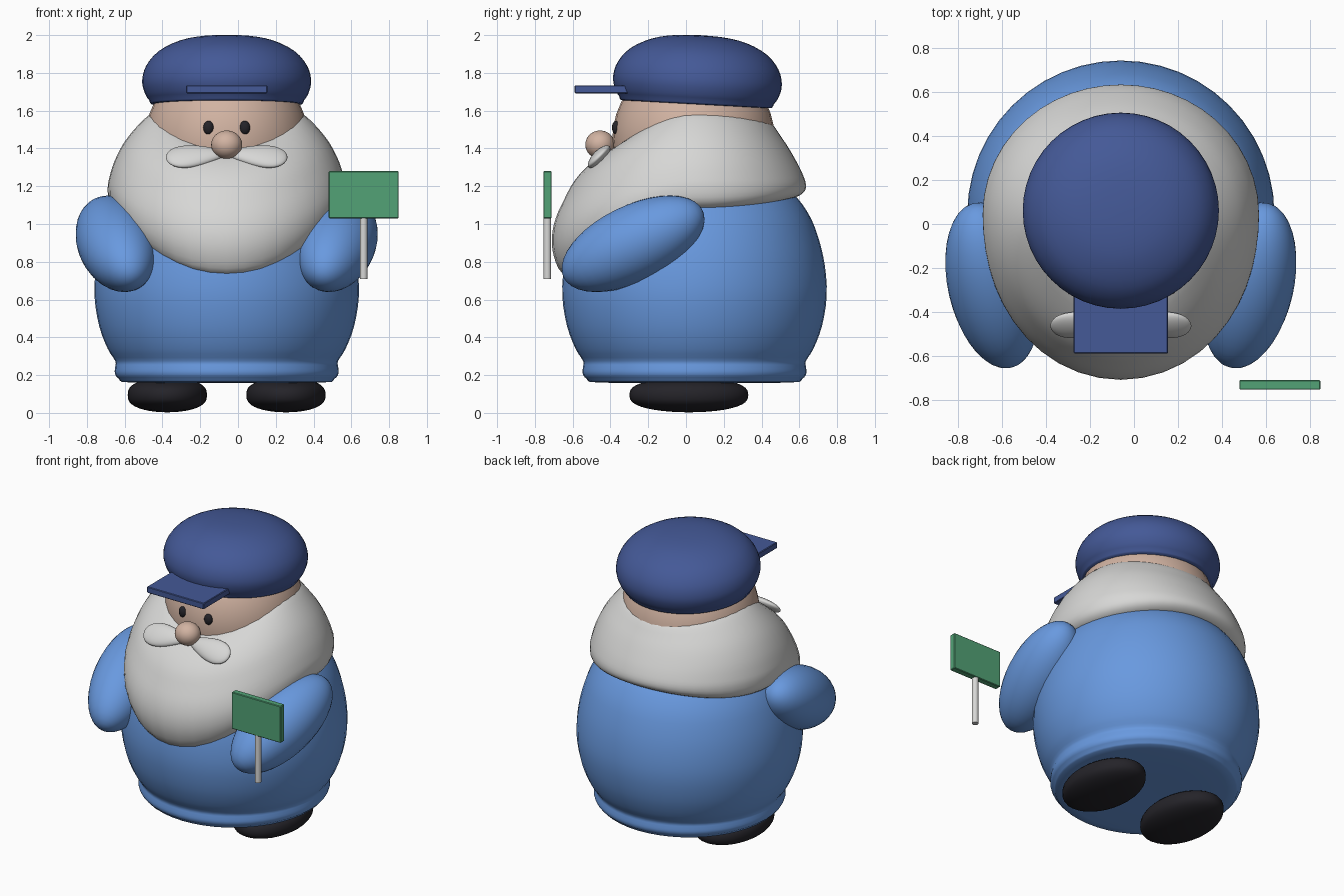
import bpy, bmesh, math
from mathutils import Vector, Matrix

default = bpy.data.objects.get("Cube")
if default:
    bpy.data.objects.remove(default, do_unlink=True)

MID = -0.06     # x of the figure's mirror plane
DEPTH = 0.045   # y of the torso axis


def material(name, rgb):
    m = bpy.data.materials.new(name)
    m.use_nodes = True
    m.diffuse_color = (*rgb, 1)
    bsdf = m.node_tree.nodes["Principled BSDF"]
    bsdf.inputs["Base Color"].default_value = (*rgb, 1)
    bsdf.inputs["Roughness"].default_value = 0.6
    return m


COAT = material("coat blue", (0.14, 0.32, 0.74))
NAVY = material("cap navy", (0.058, 0.1, 0.31))
SKIN = material("skin", (0.64, 0.45, 0.36))
WHITE = material("beard white", (0.68, 0.68, 0.67))
BLACK = material("boot black", (0.018, 0.017, 0.022))
GREEN = material("sign green", (0.085, 0.36, 0.18))


def finish(name, bm, mat, matrix=Matrix(), angle=50):
    """Turn a bmesh into a shaded, named object."""
    bmesh.ops.remove_doubles(bm, verts=bm.verts, dist=0.0005)
    bm.transform(matrix)
    bmesh.ops.recalc_face_normals(bm, faces=bm.faces)
    mesh = bpy.data.meshes.new(name)
    bm.to_mesh(mesh)
    bm.free()
    mesh.materials.append(mat)
    ob = bpy.data.objects.new(name, mesh)
    bpy.context.collection.objects.link(ob)
    bpy.ops.object.select_all(action='DESELECT')
    ob.select_set(True)
    bpy.context.view_layer.objects.active = ob
    bpy.ops.object.shade_smooth_by_angle(angle=math.radians(angle))
    return ob


def smooth_profile(points, steps=3):
    """Catmull-Rom curve through (radius, height) points."""
    p = [Vector(q) for q in points]
    p = [p[0]] + p + [p[-1]]
    out = []
    for a, b, c, d in zip(p, p[1:], p[2:], p[3:]):
        for i in range(steps):
            t = i / steps
            out.append(0.5 * (2 * b + (c - a) * t + (2 * a - 5 * b + 4 * c - d) * t ** 2
                              + (3 * b - a - 3 * c + d) * t ** 3))
    return out + [p[-1]]


def loft(name, mat, matrix, front, side=None, back=None, segments=48):
    """Sweep a profile around z, blending front, side and back versions."""
    front, side, back = (smooth_profile(p or front) for p in (front, side, back))
    bm = bmesh.new()
    columns = []
    for s in range(segments):
        a = 2 * math.pi * s / segments
        c = -math.cos(a)
        end = front if c > 0 else back
        ring = [q.lerp(e, c * c) for q, e in zip(side, end)]
        columns.append([bm.verts.new((max(q.x, 0) * math.sin(a), -max(q.x, 0) * c, q.y))
                        for q in ring])
    for s, col in enumerate(columns):
        nxt = columns[(s + 1) % segments]
        for i in range(len(col) - 1):
            bm.faces.new((col[i], col[i + 1], nxt[i + 1], nxt[i]))
    return finish(name, bm, mat, matrix)


def ball(name, mat, matrix, radii, shape=None):
    """Ellipsoid, with an optional reshaping rule for its unit vertices."""
    bm = bmesh.new()
    bmesh.ops.create_uvsphere(bm, u_segments=32, v_segments=20, radius=1)
    for v in bm.verts:
        if shape:
            v.co = shape(v.co)
    bmesh.ops.scale(bm, vec=radii, verts=bm.verts)
    return finish(name, bm, mat, matrix)


def box(name, mat, low, high):
    bm = bmesh.new()
    bmesh.ops.create_cube(bm, size=1)
    low, high = Vector(low), Vector(high)
    bmesh.ops.scale(bm, vec=high - low, verts=bm.verts)
    bmesh.ops.bevel(bm, geom=bm.edges[:], offset=0.004, segments=1, affect='EDGES')
    return finish(name, bm, mat, Matrix.Translation((low + high) / 2), 30)


axis = Matrix.Translation((MID, DEPTH, 0))

# Round coat with a rolled hem
loft("coat", COAT, axis, [
    (0, 0.16), (0.5, 0.16), (0.57, 0.18), (0.592, 0.21), (0.59, 0.245), (0.59, 0.275),
    (0.63, 0.34), (0.675, 0.46), (0.7, 0.62), (0.69, 0.78), (0.655, 0.93),
    (0.6, 1.06), (0.5, 1.18), (0.3, 1.3), (0, 1.34)])

# Head and full wraparound beard
ball("head", SKIN, Matrix.Translation((MID, 0.04, 1.45)), (0.43, 0.43, 0.43))
loft("beard", WHITE, axis,
     front=[(0.37, 1.4), (0.44, 1.39), (0.55, 1.32), (0.635, 1.23), (0.69, 1.13),
            (0.735, 1.03), (0.755, 0.93), (0.745, 0.83), (0.70, 0.74), (0.6, 0.72)],
     side=[(0.37, 1.6), (0.42, 1.57), (0.49, 1.5), (0.55, 1.42), (0.595, 1.33),
           (0.62, 1.25), (0.63, 1.19), (0.62, 1.12), (0.57, 1.08), (0.48, 1.07)],
     back=[(0.36, 1.55), (0.41, 1.53), (0.46, 1.46), (0.5, 1.4), (0.54, 1.33),
           (0.57, 1.27), (0.59, 1.21), (0.58, 1.17), (0.53, 1.14), (0.44, 1.13)])

# Puffy cap, tipped slightly back, and its flat peak
tilt = Matrix.Translation((MID, 0.063, 1.8)) @ Matrix.Rotation(math.radians(-3), 4, 'X')
loft("cap", NAVY, tilt, [
    (0, -0.17), (0.36, -0.17), (0.41, -0.145), (0.438, -0.095), (0.447, -0.035),
    (0.425, 0.04), (0.36, 0.115), (0.25, 0.17), (0.13, 0.194), (0, 0.2)])
box("cap_peak", NAVY, (MID - 0.215, -0.59, 1.692), (MID + 0.215, -0.27, 1.734))

# Nose
ball("nose", SKIN, Matrix.Translation((MID, -0.455, 1.42)), (0.082, 0.078, 0.075))


def lobe(co):
    """Whisker lobe that narrows toward the nose."""
    return Vector((co.x, co.y, co.z * (0.74 + 0.3 * co.x)))


def boot_shape(co):
    """Squarish cross-section with flattened top and sole."""
    return Vector((co.x, co.y, math.copysign(abs(co.z) ** 0.75, co.z)))


# Paired parts, mirrored about the figure's centre
for label, side in (("right", -1), ("left", 1)):
    mirror = Matrix.Translation((MID, 0, 0)) @ Matrix.Diagonal((side, 1, 1, 1))

    ball(label + "_eye", BLACK, mirror @ Matrix.Translation((0.096, -0.37, 1.51)),
         (0.028, 0.022, 0.036))

    whisker = (Matrix.Translation((0.165, -0.457, 1.36)) @ Matrix.Rotation(math.radians(-45), 4, 'X')
               @ Matrix.Rotation(math.radians(6), 4, 'Y'))
    ball(label + "_moustache", WHITE, mirror @ whisker, (0.157, 0.033, 0.098), lobe)

    along = Vector((-0.2, -0.885, -0.43)).to_track_quat('Z', 'Y').to_matrix().to_4x4()
    ball(label + "_arm", COAT, mirror @ Matrix.Translation((0.585, -0.28, 0.895)) @ along,
         (0.203, 0.203, 0.415))

    ball(label + "_boot", BLACK, mirror @ Matrix.Translation((0.314, 0.015, 0.095)),
         (0.21, 0.315, 0.092), boot_shape)

# Signal board on a short pole, held in front of the left hand
box("sign_board", GREEN, (0.48, -0.755, 1.03), (0.85, -0.712, 1.28))
bm = bmesh.new()
bmesh.ops.create_cone(bm, cap_ends=True, segments=20, radius1=0.02, radius2=0.02, depth=0.34)
finish("sign_pole", bm, WHITE, Matrix.Translation((0.665, -0.734, 0.88)))
